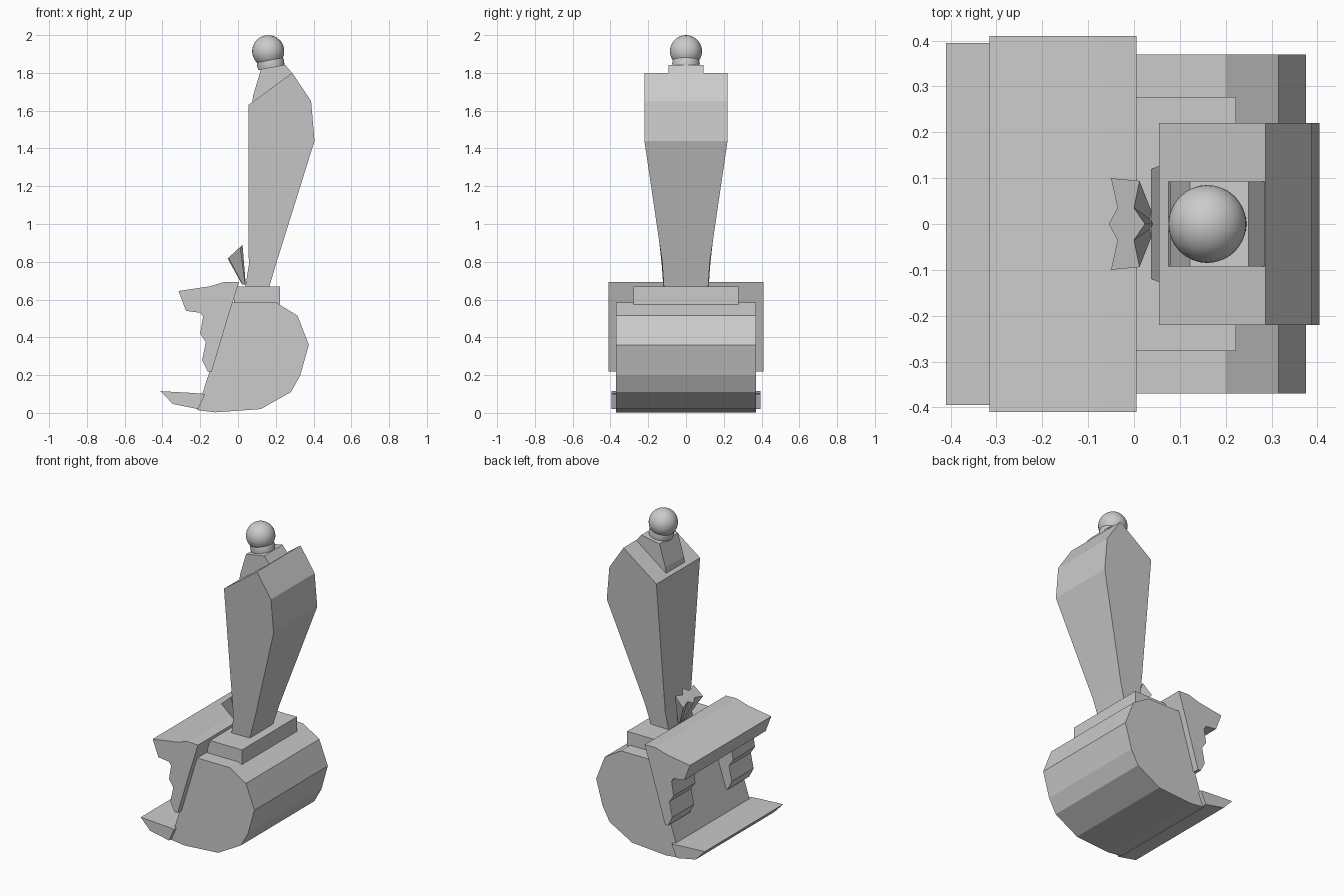
import bpy, bmesh, math
from mathutils import Vector, Matrix

if "Cube" in bpy.data.objects:
    bpy.data.objects.remove(bpy.data.objects["Cube"])


def finish(name, bm):
    bmesh.ops.recalc_face_normals(bm, faces=bm.faces)
    mesh = bpy.data.meshes.new(name)
    bm.to_mesh(mesh)
    bm.free()
    ob = bpy.data.objects.new(name, mesh)
    bpy.context.collection.objects.link(ob)
    return ob


def extrude_profile(name, pts, y0, y1):
    """Solid from an x/z side profile between two y positions."""
    bm = bmesh.new()
    a = [bm.verts.new((x, y0, z)) for x, z in pts]
    b = [bm.verts.new((x, y1, z)) for x, z in pts]
    join_rings(bm, a, b)
    return finish(name, bm)


def join_rings(bm, a, b):
    n = len(a)
    for i in range(n):
        j = (i + 1) % n
        bm.faces.new((a[i], a[j], b[j], b[i]))
    bm.faces.new(a)
    bm.faces.new(b)


# Faceted drum with a slanted front
extrude_profile("drum", [(-0.217, 0.015), (-0.12, 0.003), (0.12, 0.02), (0.28, 0.11),
                         (0.33, 0.2), (0.375, 0.36), (0.315, 0.515), (0.2, 0.585),
                         (-0.032, 0.585)], -0.37, 0.37)

# Overhanging hood and its two jagged side columns
extrude_profile("hood", [(0.005, 0.692), (-0.07, 0.694), (-0.15, 0.67), (-0.315, 0.645),
                         (-0.275, 0.54), (-0.2, 0.53), (-0.046, 0.53)], -0.41, 0.41)
column = [(-0.046, 0.53), (-0.2, 0.53), (-0.185, 0.51), (-0.2, 0.42), (-0.17, 0.375),
          (-0.19, 0.28), (-0.16, 0.22), (-0.139, 0.22)]
for side, s in (("left", -1), ("right", 1)):
    extrude_profile("hood_column_" + side, column, s * 0.19, s * 0.41)

# Lower lip
extrude_profile("lower_lip", [(-0.41, 0.115), (-0.345, 0.047), (-0.21, 0.02),
                              (-0.175, 0.1), (-0.23, 0.105)], -0.395, 0.395)

# Plate the arm stands on
extrude_profile("base_plate", [(-0.02, 0.575), (0.222, 0.575), (0.222, 0.668),
                               (-0.02, 0.668)], -0.277, 0.277)

# Tapering arm: each profile point has its own half width
arm = [(0.038, 0.665, 0.12), (0.165, 0.665, 0.117), (0.205, 0.8, 0.126),
       (0.405, 1.44, 0.22), (0.387, 1.65, 0.22), (0.287, 1.8, 0.22),
       (0.055, 1.63, 0.22), (0.057, 0.78, 0.128)]
bm = bmesh.new()
join_rings(bm, [bm.verts.new((x, -w, z)) for x, z, w in arm],
           [bm.verts.new((x, w, z)) for x, z, w in arm])
finish("arm", bm)

# Wedge under the ball
extrude_profile("neck_block", [(0.072, 1.62), (0.08, 1.68), (0.122, 1.82), (0.25, 1.843),
                               (0.285, 1.8), (0.2, 1.7)], -0.093, 0.093)

# Ball and tilted collar, turned as one outline
outline = [(0.0, -0.005), (0.07, -0.005), (0.073, 0.02), (0.07, 0.036)]
cz, r = 0.084, 0.085
start = math.asin((0.036 - cz) / r)
steps = 14
for i in range(1, steps + 1):
    a = start + (math.pi / 2 - start) * i / steps
    outline.append((r * math.cos(a), cz + r * math.sin(a)))
bm = bmesh.new()
vs = [bm.verts.new((x, 0, z)) for x, z in outline]
es = [bm.edges.new(p) for p in zip(vs, vs[1:])]
bmesh.ops.spin(bm, geom=vs + es, cent=(0, 0, 0), axis=(0, 0, 1),
               angle=math.tau, steps=32, use_duplicate=False)
bmesh.ops.remove_doubles(bm, verts=bm.verts, dist=0.0005)
bm.transform(Matrix.Translation((0.176, 0, 1.832)) @ Matrix.Rotation(math.radians(-11), 4, 'Y'))
ball = finish("ball_and_collar", bm)
bpy.context.view_layer.objects.active = ball
ball.select_set(True)
bpy.ops.object.shade_smooth_by_angle(angle=math.radians(35))

# Small pointed crest in front of the arm, flaring up from a narrow root
half = [(-0.055, 0.0), (-0.036, 0.035), (-0.05, 0.1), (0.012, 0.094), (0.0, 0.035), (0.024, 0.0)]
ring = half + [(x, -y) for x, y in reversed(half[1:-1])]
bm = bmesh.new()
top = [bm.verts.new((x, y, 0.868 + 0.93 * x)) for x, y in ring]
root = [bm.verts.new((0.035 + 0.25 * x, 0.3 * y, 0.68)) for x, y in ring]
join_rings(bm, top, root)
finish("crest", bm)
